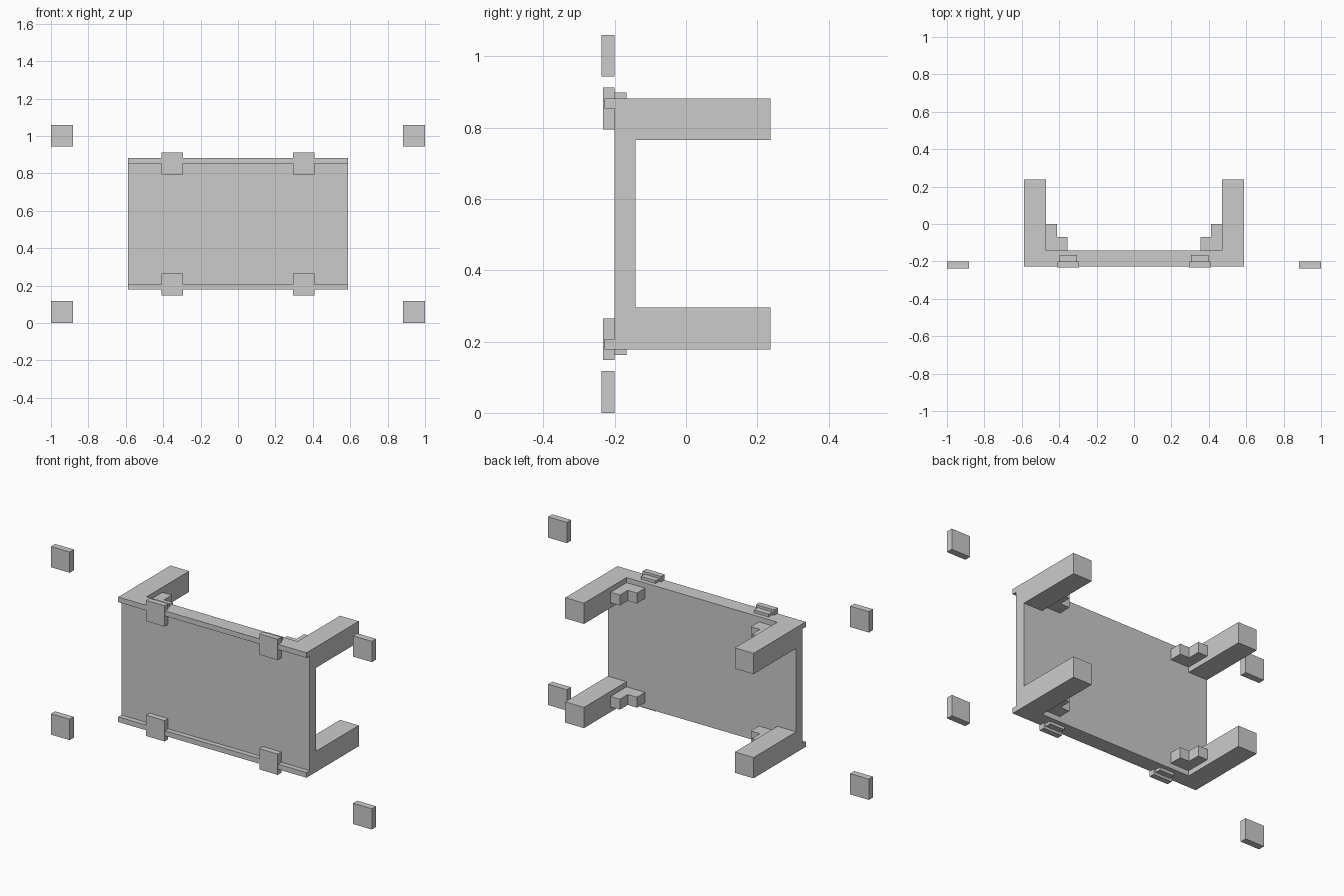
import bpy, bmesh
from mathutils import Vector

if "Cube" in bpy.data.objects:
    bpy.data.objects.remove(bpy.data.objects["Cube"])

MID_Z = 0.53  # the model is symmetric about this height and about x = 0


def extrude(name, outline, z0, z1, axes=(True, False, True)):
    """Extrude an (x, y) outline from z0 to z1, then mirror it about the centre."""
    bm = bmesh.new()
    face = bm.faces.new([bm.verts.new((x, y, z0 - MID_Z)) for x, y in outline])
    top = bmesh.ops.extrude_face_region(bm, geom=[face])["geom"]
    bmesh.ops.translate(bm, vec=Vector((0, 0, z1 - z0)),
                        verts=[v for v in top if isinstance(v, bmesh.types.BMVert)])
    bmesh.ops.recalc_face_normals(bm, faces=bm.faces)
    mesh = bpy.data.meshes.new(name)
    bm.to_mesh(mesh)
    bm.free()
    obj = bpy.data.objects.new(name, mesh)
    obj.location.z = MID_Z
    bpy.context.collection.objects.link(obj)
    if any(axes):
        mod = obj.modifiers.new("Mirror", "MIRROR")
        mod.use_axis = axes
        mod.use_mirror_merge = False
    return obj


def rect(x0, x1, y0, y1):
    return [(x0, y0), (x1, y0), (x1, y1), (x0, y1)]


# Upright panel
extrude("panel", rect(-0.587, 0.587, -0.2, -0.142), 0.178, 0.882, (False,) * 3)

# Thin lips along the panel's front top and bottom edges
extrude("front_lips", rect(-0.587, 0.587, -0.228, -0.2), 0.853, 0.882, (False, False, True))

# Four arms reaching backwards from the corners
extrude("rear_arms", rect(0.47, 0.587, -0.142, 0.237), 0.765, 0.882)

# Stepped braces in the inner corners between arm and panel
brace = [(0.47, -0.142), (0.47, 0.0), (0.412, 0.0), (0.412, -0.07),
         (0.355, -0.07), (0.355, -0.142)]
extrude("corner_braces", brace, 0.794, 0.853)

# Clips over the lips, with small ledges behind them
extrude("clip_plates", rect(0.295, 0.41, -0.232, -0.2), 0.795, 0.912)
extrude("clip_ledges", rect(0.306, 0.398, -0.2, -0.167), 0.882, 0.898)

# Detached blocks at the outer corners
extrude("corner_blocks", rect(0.883, 1.0, -0.237, -0.2), 0.943, 1.06)
